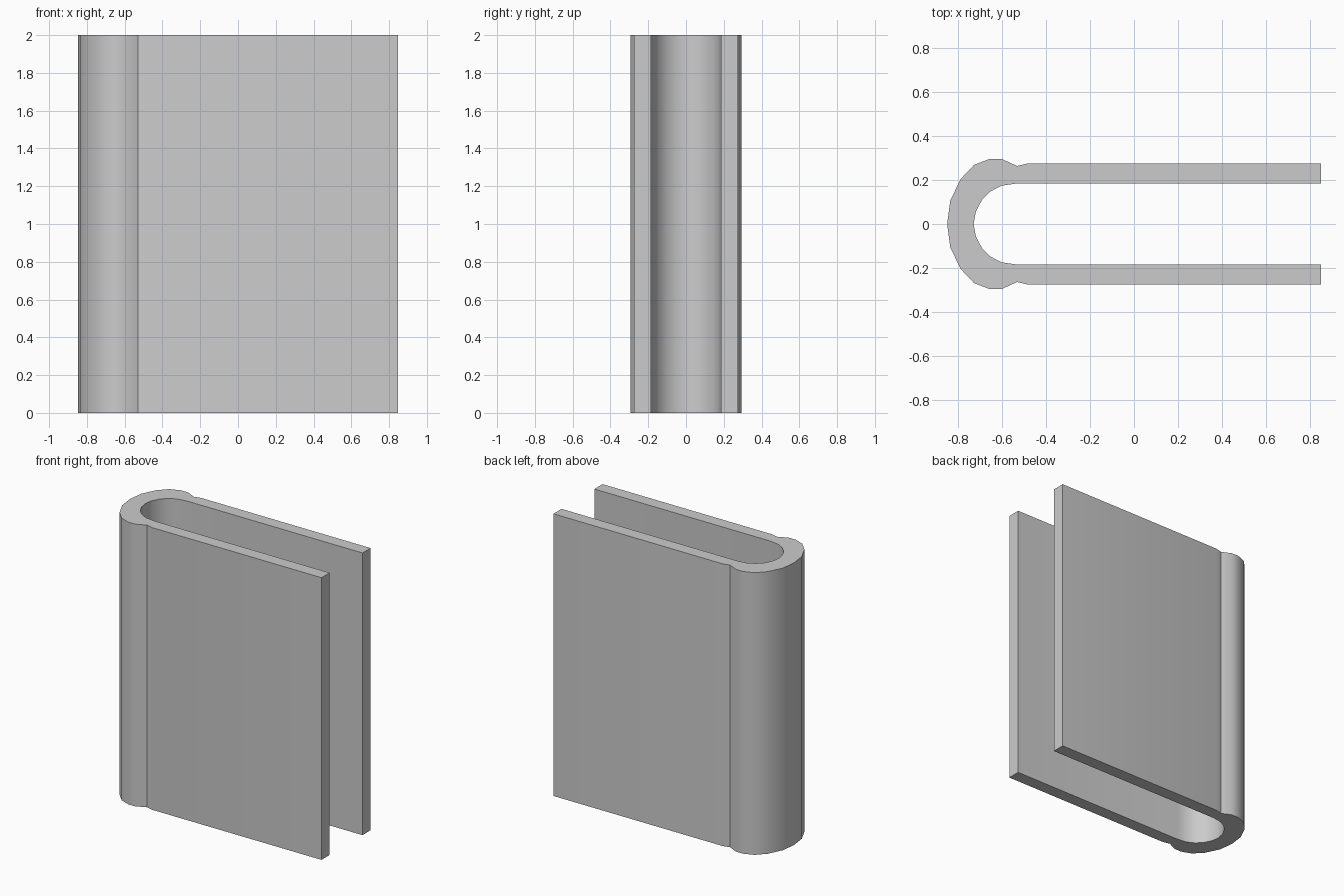
import bpy, bmesh

if "Cube" in bpy.data.objects:
    bpy.data.objects.remove(bpy.data.objects["Cube"])

HEIGHT = 2.0

# Upper half of the U-shaped cross-section, nose to arm tip (x, y)
outer = [(-0.847, 0), (-0.833, 0.107), (-0.785, 0.205), (-0.725, 0.268),
         (-0.655, 0.295), (-0.60, 0.295), (-0.53, 0.263), (-0.48, 0.275),
         (0.847, 0.275)]
inner = [(-0.727, 0), (-0.717, 0.055), (-0.69, 0.108), (-0.65, 0.148),
         (-0.60, 0.174), (-0.53, 0.184), (0.847, 0.184)]


def mirrored(half):
    """Full open path from the -y arm tip round the nose to the +y arm tip."""
    return [(x, -y) for x, y in reversed(half[1:])] + half


# Closed outline, extruded upward
outline = mirrored(outer)[::-1] + mirrored(inner)
bm = bmesh.new()
base = bm.faces.new([bm.verts.new((x, y, 0)) for x, y in outline])
top = bmesh.ops.extrude_face_region(bm, geom=[base], use_keep_orig=True)
bmesh.ops.translate(bm, vec=(0, 0, HEIGHT),
                    verts=[g for g in top["geom"] if isinstance(g, bmesh.types.BMVert)])
bmesh.ops.recalc_face_normals(bm, faces=bm.faces)

mesh = bpy.data.meshes.new("folded_clip")
bm.to_mesh(mesh)
bm.free()
clip = bpy.data.objects.new("folded_clip", mesh)
bpy.context.collection.objects.link(clip)

# Smooth bend, crisp rims and crease
bpy.context.view_layer.objects.active = clip
clip.select_set(True)
bpy.ops.object.shade_smooth_by_angle(angle=0.61)
